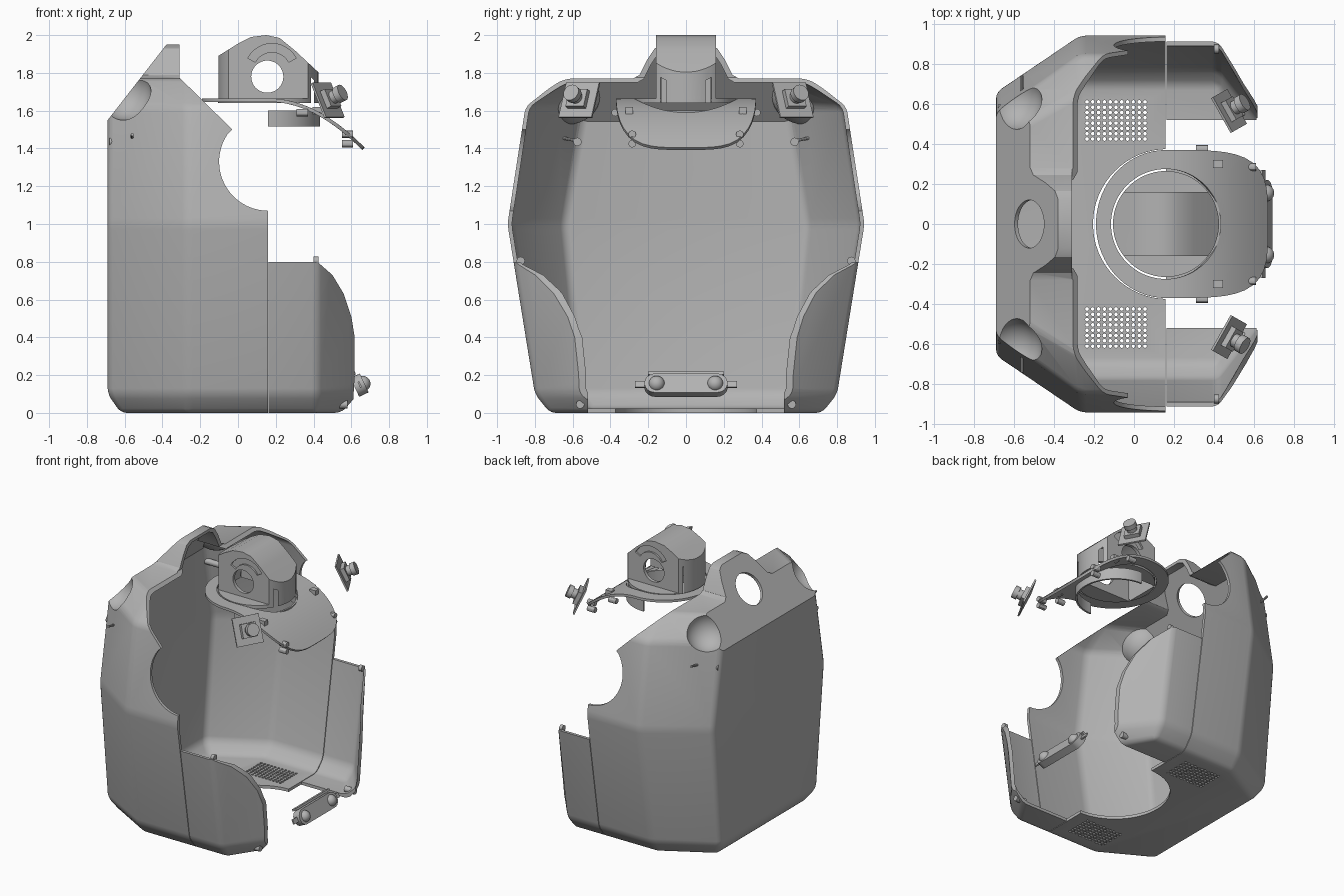
import bpy, bmesh
from math import sin, cos, pi, radians
from mathutils import Vector

if "Cube" in bpy.data.objects:
    bpy.data.objects.remove(bpy.data.objects["Cube"])

grey = bpy.data.materials.new("plain grey")
grey.use_nodes = True
grey.diffuse_color = (0.45, 0.45, 0.45, 1)
grey.node_tree.nodes["Principled BSDF"].inputs["Base Color"].default_value = (0.45, 0.45, 0.45, 1)


def finish(name, bm, recalc=True):
    if recalc:
        bmesh.ops.recalc_face_normals(bm, faces=bm.faces)
    mesh = bpy.data.meshes.new(name)
    bm.to_mesh(mesh)
    bm.free()
    mesh.materials.append(grey)
    ob = bpy.data.objects.new(name, mesh)
    bpy.context.collection.objects.link(ob)
    return ob


def add_prism(bm, pts, axis, lo, hi):
    place = {"x": lambda u, v, w: (w, u, v), "y": lambda u, v, w: (u, w, v),
             "z": lambda u, v, w: (u, v, w)}[axis]
    a = [bm.verts.new(place(u, v, lo)) for u, v in pts]
    b = [bm.verts.new(place(u, v, hi)) for u, v in pts]
    bm.faces.new(a)
    bm.faces.new(b[::-1])
    for i in range(len(pts)):
        j = (i + 1) % len(pts)
        bm.faces.new((a[i], a[j], b[j], b[i]))


def prism(name, pts, axis, lo, hi):
    bm = bmesh.new()
    add_prism(bm, pts, axis, lo, hi)
    return finish(name, bm)


def arc(cx, cy, r, a0, a1, n):
    return [(cx + r * cos(radians(a0 + (a1 - a0) * i / n)),
             cy + r * sin(radians(a0 + (a1 - a0) * i / n))) for i in range(n + 1)]


def circle(cx, cy, r, n=48):
    return arc(cx, cy, r, 0, 360, n)[:-1]


def rect(u0, u1, v0, v1):
    return [(u0, v0), (u1, v0), (u1, v1), (u0, v1)]


def sphere(name, at, r):
    bm = bmesh.new()
    bmesh.ops.create_uvsphere(bm, u_segments=32, v_segments=20, radius=r)
    bmesh.ops.translate(bm, verts=bm.verts, vec=at)
    return finish(name, bm)


def aim(ob, at, normal):
    ob.location = at
    ob.rotation_euler = Vector(normal).to_track_quat("X", "Z").to_euler()
    return ob


def apply(ob, mod):
    bpy.context.view_layer.update()
    bpy.context.view_layer.objects.active = ob
    bpy.ops.object.modifier_apply(modifier=mod.name)


def combine(ob, other, op="DIFFERENCE"):
    mod = ob.modifiers.new("combine", "BOOLEAN")
    mod.operation, mod.object, mod.solver = op, other, "EXACT"
    apply(ob, mod)
    bpy.data.objects.remove(other)


def smooth(ob, angle=30):
    bpy.ops.object.select_all(action="DESELECT")
    ob.select_set(True)
    bpy.context.view_layer.objects.active = ob
    bpy.ops.object.shade_smooth_by_angle(angle=radians(angle))


# Body solid: height, back x, back half width, side half width, front x, front half width
LEVELS = [(0, -0.62, 0.52, 0.72, 0.56, 0.50), (0.1, -0.69, 0.57, 0.80, 0.64, 0.53),
          (1.0, -0.69, 0.66, 0.945, 0.64, 0.62), (1.62, -0.69, 0.55, 0.85, 0.64, 0.6),
          (1.77, -0.69, 0.42, 0.66, 0.64, 0.5)]
HUMP = [(0.34, 1.6), (0.29, 1.765), (0.245, 1.79), (0.205, 1.87), (0.165, 1.93), (0.12, 1.95)]


def body(name, t):
    bm = bmesh.new()
    rings = []
    for i, (z, xb, yb, ys, xf, yf) in enumerate(LEVELS):
        z += t if i == 0 else -t if i == len(LEVELS) - 1 else 0
        half = [(xb + t, yb - t / 2), (-0.27, ys - t), (0.42, ys - t), (xf - t / 2, yf - t)]
        loop = half + [(x, -y) for x, y in half[::-1]]
        rings.append([bm.verts.new((x, y, z)) for x, y in loop])
    for a, b in zip(rings, rings[1:]):
        for i in range(len(a)):
            j = (i + 1) % len(a)
            bm.faces.new((a[i], a[j], b[j], b[i]))
    bm.faces.new(rings[0][::-1])
    bm.faces.new(rings[-1])
    bmesh.ops.bevel(bm, geom=bm.edges[:], offset=0.03, segments=3, profile=0.5,
                    affect="EDGES", clamp_overlap=True)
    ob = finish(name, bm)
    # raised handle in the middle of the top, then the slanted back
    side = [(y - t, z - t) for y, z in HUMP]
    combine(ob, prism("hump", side + [(-y, z) for y, z in side[::-1]], "x", -0.66 + t, -0.2), "UNION")
    dx, dz = 0.79 * t, -0.61 * t
    slant = [(-0.9 + dx, 1.28 + dz), (-0.2 + dx, 2.18 + dz), (-0.9, 2.4)]
    combine(ob, prism("slant", slant, "y", -1.2, 1.2))
    # thumb scoops in the upper corners
    for s in (-1, 1):
        combine(ob, sphere("scoop", (-0.61, s * 0.62, 1.7), 0.15 + t))
    return ob


shell = body("outer_shell", 0)
combine(shell, body("inner_shell", 0.022))

# Open front with the round side notch and curved cheek edge
cut = [(-0.31, 2.3), (-0.31, 1.775), (-0.03, 1.5)] + arc(0.16, 1.33, 0.26, 145, 270, 20)
cut += [(0.161, 0.8), (0.42, 0.8), (0.5, 0.73), (0.56, 0.63), (0.6, 0.51), (0.618, 0.4),
        (0.618, 0.2), (0.6, -0.1), (0.9, -0.1), (0.9, 2.3)]
combine(shell, prism("front_cut", cut, "y", -1.2, 1.2))
combine(shell, prism("floor_gap", rect(0.16, 0.9, -0.52, 0.52), "z", -0.1, 0.9))
combine(shell, prism("floor_round", circle(0.17, 0, 0.375, 64), "z", -0.1, 0.06))
combine(shell, prism("seam", rect(0.158, 0.162, -0.1, 1.2), "y", -1.2, 1.2))
hole = prism("handle_hole", circle(0, 0, 0.12), "x", -0.1, 0.1)
combine(shell, aim(hole, (-0.525, 0, 1.765), (-0.79, 0, 0.61)))

# Vent holes in the floor
bm = bmesh.new()
for s in (-1, 1):
    for i in range(11):
        for j in range(8):
            add_prism(bm, circle(-0.235 + i * 0.029, s * (0.425 + j * 0.0265), 0.0095, 8), "z", -0.05, 0.06)
combine(shell, finish("vents", bm))
shell.name = "shell"
smooth(shell)

# Visor: flat behind the neck, curving down at the front
bm = bmesh.new()
N, M = 72, 8
grid = []
for i in range(N):
    c, s = cos(2 * pi * i / N), sin(2 * pi * i / N)
    e, ax = (4, 0.51) if c > 0 else (2, 0.35)
    r_out = (abs(c / ax) ** e + abs(s / 0.37) ** e) ** (-1 / e)
    row = []
    for j in range(M + 1):
        r = 0.275 + (r_out - 0.275) * j / M
        row.append(bm.verts.new((0.16 + r * c, r * s, 1.665 - max(0, r * c) ** 2)))
    grid.append(row)
for a, b in zip(grid, grid[1:] + grid[:1]):
    for j in range(M):
        bm.faces.new((a[j], a[j + 1], b[j + 1], b[j]))
visor = finish("visor", bm, False)
mod = visor.modifiers.new("thickness", "SOLIDIFY")
mod.thickness, mod.offset = 0.018, -1
apply(visor, mod)
smooth(visor)
skirt = arc(0.16, 0, 0.275, -90, 90, 32) + arc(0.16, 0, 0.262, 90, -90, 32)
smooth(prism("neck_skirt", skirt, "z", 1.515, 1.6))

# Head housing: hollow arched block rounded at both ends
arch = [(-0.104, 1.65), (-0.104, 1.89), (0.0, 1.955), (0.07, 1.99), (0.15, 2.0), (0.22, 1.985),
        (0.3, 1.92), (0.44, 1.79), (0.44, 1.65)]
head = prism("head_housing", arch, "y", -0.16, 0.16)
combine(head, prism("round", circle(0.16, 0, 0.265, 64), "z", 1.5, 2.1), "INTERSECT")
combine(head, prism("base", circle(0.16, 0, 0.265, 64), "z", 1.64, 1.665), "UNION")
inner = [(0.16 + (x - 0.16) * 0.87, z - 0.03) for x, z in arch]
combine(head, prism("hollow", inner, "y", -0.135, 0.135))
combine(head, prism("eye_hole", circle(0.155, 1.78, 0.085), "y", -0.3, 0.3))
slot = arc(0.18, 1.81, 0.145, 28, 152, 20) + arc(0.18, 1.81, 0.1, 152, 28, 20)
for s in (-1, 1):
    combine(head, prism("slot", slot, "y", *sorted((s * 0.147, s * 0.2))))
smooth(head)

# Sensor bar low in the opening
tilt, spot = (0.9, 0, 0.42), (0.65, 0, 0.15)
bar = arc(0.165, 0, 0.055, -90, 90, 12) + arc(-0.165, 0, 0.055, 90, 270, 12)
smooth(aim(prism("sensor_bar", bar, "x", -0.035, 0.02), spot, tilt))
aim(prism("sensor_cap", rect(-0.2, 0.2, 0.06, 0.075), "x", -0.035, 0.0), spot, tilt)
aim(prism("sensor_ears", rect(-0.27, 0.27, -0.015, 0.02), "x", -0.01, 0.0), spot, tilt)

for s, side in ((-1, "right"), (1, "left")):
    # sensor lens
    lens = sphere("sensor_lens_" + side, (0.01, s * 0.155, 0), 0.042)
    smooth(aim(lens, spot, tilt))
    # camera: board, holder, barrel and rim
    at, normal = (0.475, s * 0.565, 1.655), (0.8, s * 0.45, 0.42)
    aim(prism("camera_board_" + side, rect(-0.1, 0.1, -0.1, 0.1), "x", -0.006, 0.006), at, normal)
    aim(prism("camera_holder_" + side, rect(-0.055, 0.055, -0.05, 0.05), "x", 0, 0.035), at, normal)
    smooth(aim(prism("camera_barrel_" + side, circle(0, 0, 0.035, 24), "x", 0.03, 0.075), at, normal))
    smooth(aim(prism("camera_rim_" + side, circle(0, 0, 0.045, 24), "x", 0.065, 0.1), at, normal))
    # wall posts and pins
    smooth(prism("back_post_" + side, circle(s * 0.575, 1.435, 0.022, 16), "x", -0.68, -0.55))
    pin = prism("back_pin_" + side, circle(0, 0, 0.008, 8), "x", 0, 0.17)
    aim(pin, (-0.56, s * 0.575, 1.44), (0, s, 0.2))
    # cheek clips and foot bosses
    smooth(prism("cheek_clip_" + side, circle(s * 0.875, 0.805, 0.022, 16), "x", 0.4, 0.425))
    smooth(prism("foot_boss_" + side, circle(s * 0.56, 0.045, 0.022, 16), "x", 0.5, 0.58))
    # visor lugs
    for k, (x, y, z) in enumerate([(0.59, 0.285, 1.425), (0.35, 0.375, 1.59), (0.59, 0.285, 1.475)]):
        smooth(prism(f"visor_lug_{side}_{k}", circle(s * y, z, 0.02, 12), "x", x - 0.04, x + 0.02))
    prism("visor_tab_" + side, rect(0.395, 0.445, s * 0.3 - 0.02, s * 0.3 + 0.02), "z", 1.58, 1.62)
